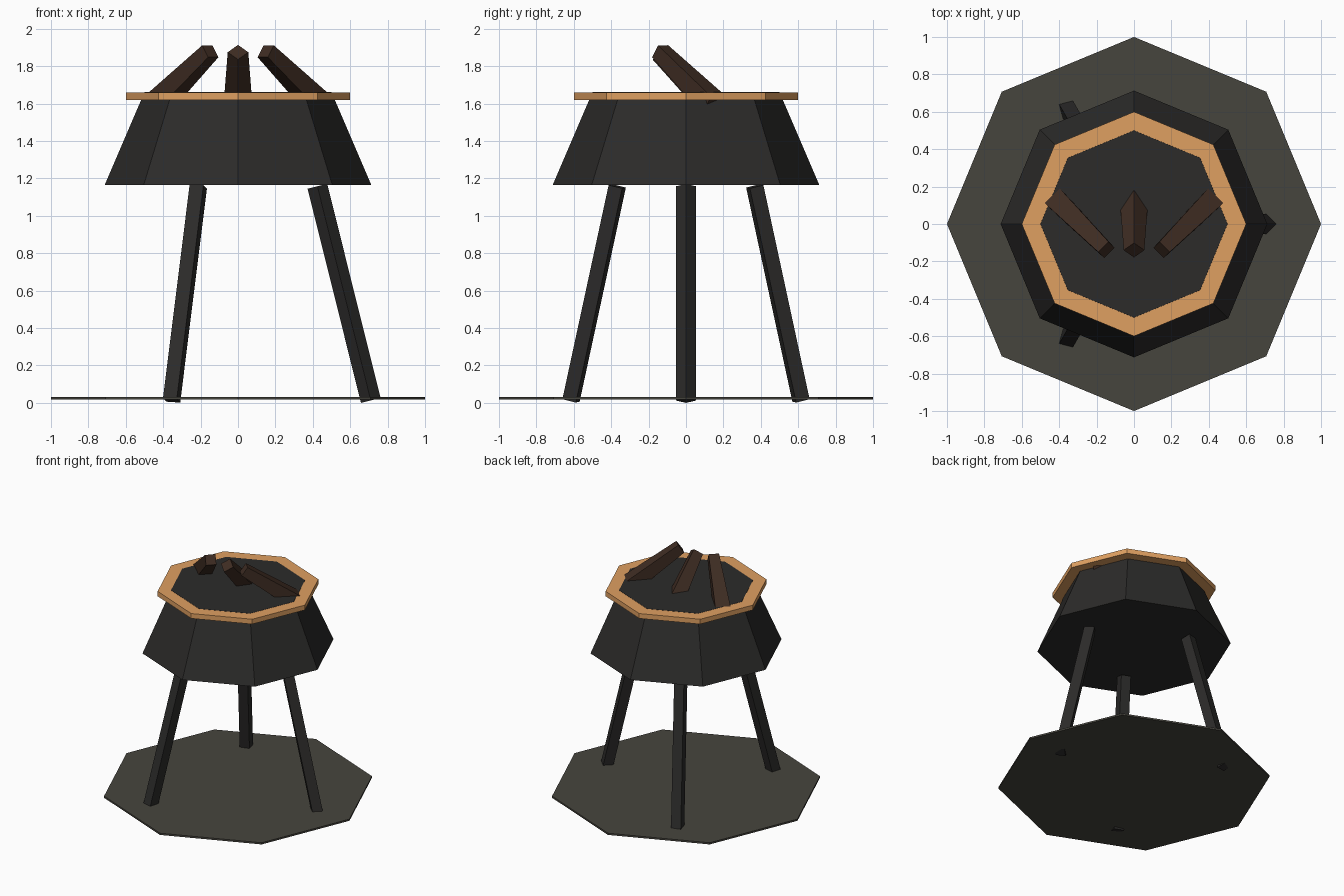
import bpy
from math import radians, pi
from mathutils import Matrix, Vector

if "Cube" in bpy.data.objects:
    bpy.data.objects.remove(bpy.data.objects["Cube"])


def material(name, rgb):
    m = bpy.data.materials.new(name)
    m.diffuse_color = (*rgb, 1)
    m.use_nodes = True
    m.node_tree.nodes["Principled BSDF"].inputs["Base Color"].default_value = m.diffuse_color
    return m


iron = material("iron", (0.025, 0.024, 0.023))
slate = material("slate", (0.062, 0.059, 0.048))
copper = material("copper", (0.74, 0.35, 0.12))
bark = material("bark", (0.048, 0.025, 0.016))


def frustum(name, sides, r1, r2, depth, matrix, mat):
    """Flat-shaded prism whose base is at the origin and first corner on +x."""
    bpy.ops.mesh.primitive_cone_add(vertices=sides, radius1=r1, radius2=r2, depth=depth)
    ob = bpy.context.object
    ob.name = name
    ob.data.transform(Matrix.Translation((0, 0, depth / 2)))
    ob.matrix_world = matrix
    ob.data.materials.append(mat)
    return ob


def at_height(z):
    return Matrix.Translation((0, 0, z))


# Ground plate, bowl and rim
frustum("ground_plate", 8, 1.0, 1.0, 0.014, at_height(0.017), slate)
frustum("bowl", 8, 0.713, 0.5, 0.496, at_height(1.165), iron)
frustum("rim", 8, 0.6, 0.6, 0.04, at_height(1.62), copper)

# Three splayed legs; the square section is twisted differently on each
for i, spin in enumerate((0, 30, -30)):
    m = (Matrix.Rotation(i * 2 * pi / 3, 4, 'Z')
         @ Matrix.Translation((0.71, 0, 0.013))
         @ Matrix.Rotation(radians(-14), 4, 'Y')
         @ Matrix.Rotation(radians(spin), 4, 'Z'))
    frustum(f"leg_{i + 1}", 4, 0.054, 0.054, 1.18, m, iron)


# Tapered logs leaning out of the bowl
def log(name, tip, down, length, r_base, spin):
    axis = -Vector(down).normalized()
    base = Vector(tip) - axis * length
    m = (Matrix.Translation(base)
         @ axis.to_track_quat('Z', 'Y').to_matrix().to_4x4()
         @ Matrix.Rotation(radians(spin), 4, 'Z'))
    frustum(name, 4, r_base, 0.055, length, m, bark)


log("log_middle", (0, -0.14, 1.875), (0, 1, -1), 0.45, 0.08, 0)
for side, sx in (("left", -1), ("right", 1)):
    log(f"log_{side}", (sx * 0.148, -0.138, 1.88), (sx, 1, -1), 0.5, 0.082, 45)
